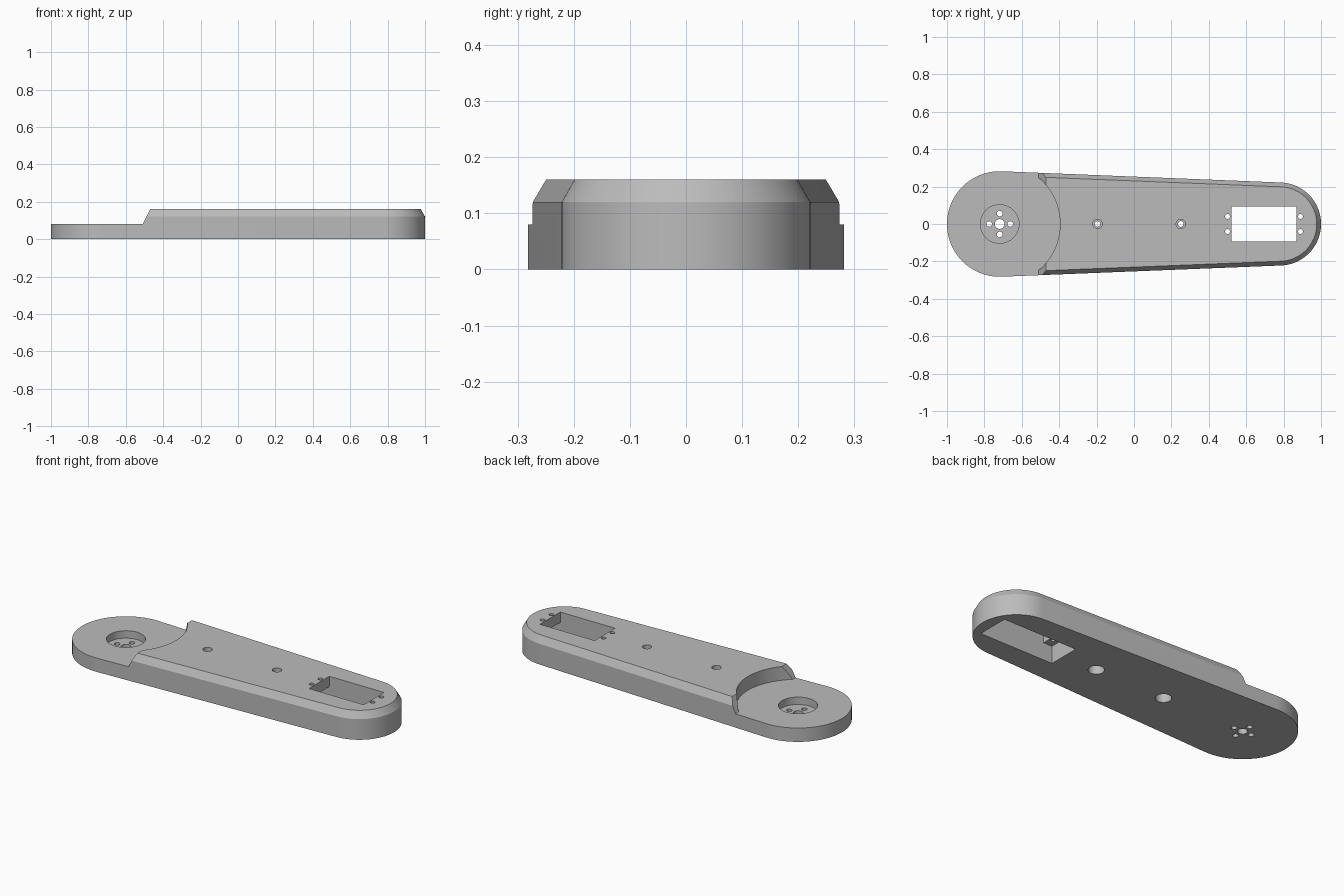
import bpy, bmesh, math

if "Cube" in bpy.data.objects:
    bpy.data.objects.remove(bpy.data.objects["Cube"])

grey = bpy.data.materials.new("plain grey")
grey.diffuse_color = (0.5, 0.5, 0.5, 1)
grey.use_nodes = True
grey.node_tree.nodes["Principled BSDF"].inputs["Base Color"].default_value = grey.diffuse_color

XL, RL = -0.718, 0.282   # wide end centre and radius
XR, RR = 0.778, 0.222    # narrow end centre and radius


def loft(name, rings):
    """Closed solid skinned through rings of equal point count."""
    bm = bmesh.new()
    loops = [[bm.verts.new(p) for p in ring] for ring in rings]
    n = len(loops[0])
    for a, b in zip(loops, loops[1:]):
        for i in range(n):
            j = (i + 1) % n
            bm.faces.new((a[i], a[j], b[j], b[i]))
    bm.faces.new(loops[0][::-1])
    bm.faces.new(loops[-1])
    bmesh.ops.recalc_face_normals(bm, faces=bm.faces)
    me = bpy.data.meshes.new(name)
    bm.to_mesh(me)
    bm.free()
    me.materials.append(grey)
    ob = bpy.data.objects.new(name, me)
    bpy.context.collection.objects.link(ob)
    return ob


def outline(z, inset=0.0, steps=48):
    """Two round ends joined by tangent straight sides."""
    a = math.acos((RL - RR) / (XR - XL))
    pts = []
    for cx, r, start, end in ((XR, RR, -a, a), (XL, RL, a, 2 * math.pi - a)):
        for i in range(steps + 1):
            t = start + (end - start) * i / steps
            pts.append((cx + (r - inset) * math.cos(t), (r - inset) * math.sin(t), z))
    return pts


def cylinder(x, y, r, z0, z1, n=32):
    return loft("cutter", [[(x + r * math.cos(2 * math.pi * i / n),
                             y + r * math.sin(2 * math.pi * i / n), z)
                            for i in range(n)] for z in (z0, z1)])


def block(x0, x1, hy, z0, z1, top_x1=None):
    """Box whose right side may lean."""
    return loft("cutter", [[(x0, -hy, z), (x, -hy, z), (x, hy, z), (x0, hy, z)]
                           for z, x in ((z0, x1), (z1, x1 if top_x1 is None else top_x1))])


# Arm body with chamfered top rim
arm = loft("arm", [outline(0), outline(0.12), outline(0.16, 0.023)])

cutters = [
    cylinder(XL, 0, 0.323, 0.08, 0.3, 96),        # lowered round end
    block(-1.2, -0.51, 0.5, 0.08, 0.24, -0.43),   # sloped shoulder corners
    cylinder(XL, 0, 0.103, 0.037, 0.3, 64),       # hub recess
    cylinder(XL, 0, 0.026, -0.1, 0.3),            # hub centre hole
    block(0.52, 0.87, 0.093, -0.1, 0.3),          # motor slot
    block(0.465, 0.935, 0.093, -0.1, 0.10),       # wider pocket underneath
]
# Hub screw holes
for dx, dy in ((1, 0), (-1, 0), (0, 1), (0, -1)):
    cutters.append(cylinder(XL + 0.056 * dx, 0.056 * dy, 0.015, -0.1, 0.3, 24))
# Motor screw holes
for x in (0.5, 0.89):
    for y in (-0.04, 0.04):
        cutters.append(cylinder(x, y, 0.013, -0.1, 0.3, 24))
# Stepped bolt holes along the middle
for x in (-0.195, 0.25):
    cutters.append(cylinder(x, 0, 0.015, -0.1, 0.3))
    cutters.append(cylinder(x, 0, 0.025, 0.12, 0.3))
    cutters.append(cylinder(x, 0, 0.042, -0.1, 0.05))

bpy.context.view_layer.objects.active = arm
arm.select_set(True)
for c in cutters:
    mod = arm.modifiers.new("cut", 'BOOLEAN')
    mod.operation = 'DIFFERENCE'
    mod.solver = 'EXACT'
    mod.object = c
    bpy.ops.object.modifier_apply(modifier=mod.name)
    bpy.data.objects.remove(c)

bpy.ops.object.shade_smooth_by_angle(angle=math.radians(25))
